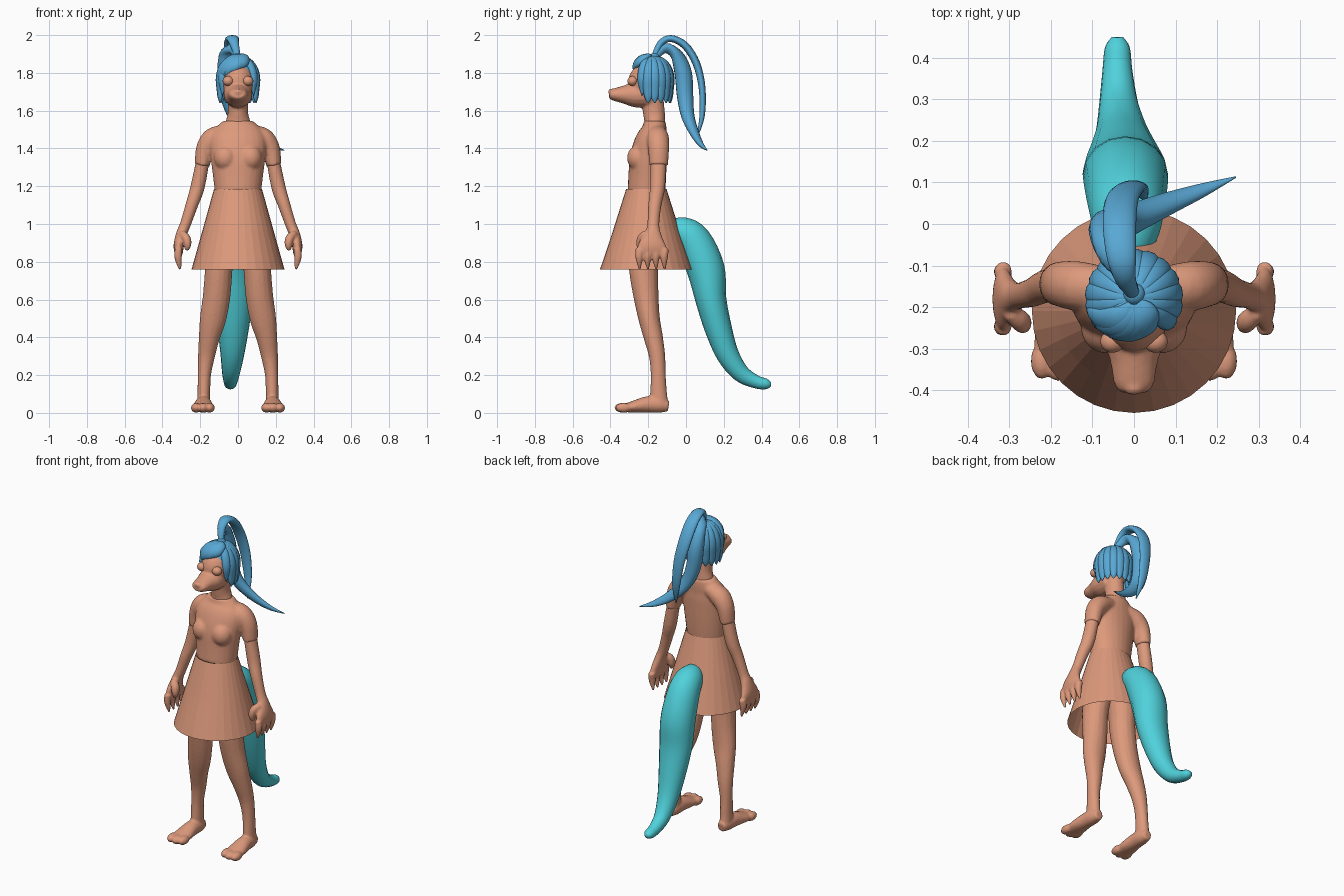
import bpy, bmesh
from math import sin, cos, radians, tau
from mathutils import Vector, Matrix

if "Cube" in bpy.data.objects:
    bpy.data.objects.remove(bpy.data.objects["Cube"])


def material(name, rgb):
    mat = bpy.data.materials.new(name)
    mat.use_nodes = True
    color = (*rgb, 1)
    mat.diffuse_color = color
    mat.node_tree.nodes["Principled BSDF"].inputs["Base Color"].default_value = color
    return mat


SKIN = material("warm skin", (.72, .32, .2))
HAIR = material("blue hair", (.1, .39, .66))
TAIL = material("turquoise tail", (.08, .64, .71))


def spline(points, steps):
    """Smoothly interpolate rows of (x, y, z, half width, half depth)."""
    rows = [Vector(p) for p in points]
    padded = [rows[0]] + rows + [rows[-1]]
    result = []
    for a, b, c, d in zip(padded, padded[1:], padded[2:], padded[3:]):
        for i in range(steps):
            t = i / steps
            result.append(b + (c - a) * (t / 2)
                          + (a * 2 - b * 5 + c * 4 - d) * (t * t / 2)
                          + (b * 3 - a - c * 3 + d) * (t ** 3 / 2))
    return result + [rows[-1]]


def add_tube(bm, points, ref=(1, 0, 0), sides=16, steps=4, caps=True, mirror=1):
    """Loft ellipses along a path; ref is the direction of the half width."""
    rows = spline(points, steps)
    centers = [Vector(r[:3]) for r in rows]
    rings = []
    for i, row in enumerate(rows):
        tangent = (centers[min(i + 1, len(rows) - 1)] - centers[max(i - 1, 0)]).normalized()
        u = Vector(ref)
        u = (u - tangent * u.dot(tangent)).normalized()
        if not caps:
            u, v = Vector((1, 0, 0)), Vector((0, 1, 0))
        else:
            v = tangent.cross(u)
        ring = []
        for k in range(sides):
            angle = tau * k / sides
            p = centers[i] + u * (row[3] * cos(angle)) + v * (row[4] * sin(angle))
            ring.append(bm.verts.new((p.x * mirror, p.y, p.z)))
        rings.append(ring)
    for low, high in zip(rings, rings[1:]):
        for k in range(sides):
            n = (k + 1) % sides
            bm.faces.new((low[k], low[n], high[n], high[k]))
    if caps:
        bm.faces.new(rings[0])
        bm.faces.new(rings[-1])


def add_ball(bm, center, size):
    matrix = Matrix.Translation(center) @ Matrix.Diagonal((*size, 1))
    bmesh.ops.create_uvsphere(bm, u_segments=24, v_segments=16, radius=1, matrix=matrix)


def finish(bm, name, mat, smooth=True, voxel=0):
    """Turn a bmesh into an object, optionally fusing overlapping forms."""
    bmesh.ops.recalc_face_normals(bm, faces=bm.faces)
    mesh = bpy.data.meshes.new(name)
    bm.to_mesh(mesh)
    bm.free()
    mesh.materials.append(mat)
    for poly in mesh.polygons:
        poly.use_smooth = smooth
    obj = bpy.data.objects.new(name, mesh)
    bpy.context.collection.objects.link(obj)
    if voxel:
        fuse = obj.modifiers.new("fuse", "REMESH")
        fuse.mode = "VOXEL"
        fuse.voxel_size = voxel
        fuse.use_smooth_shade = True
        relax = obj.modifiers.new("relax", "SMOOTH")
        relax.factor = .5
        relax.iterations = 4
    return obj


# Head with muzzle and neck
bm = bmesh.new()
add_ball(bm, (0, -.195, 1.75), (.09, .112, .105))
add_tube(bm, [(0, -.19, 1.69, .075, .075), (0, -.27, 1.685, .075, .068),
              (0, -.33, 1.685, .058, .048), (0, -.385, 1.685, .048, .032),
              (0, -.405, 1.687, .034, .02)])
add_ball(bm, (0, -.395, 1.7), (.026, .018, .017))
add_tube(bm, [(0, -.165, 1.46, .08, .06), (0, -.165, 1.54, .066, .056),
              (0, -.17, 1.59, .054, .058), (0, -.18, 1.68, .054, .06)])
finish(bm, "head", SKIN, voxel=.007)

# Shirt with chest and short sleeves
bm = bmesh.new()
add_tube(bm, [(0, -.21, 1.17, .123, .1), (0, -.205, 1.25, .132, .1),
              (0, -.2, 1.35, .145, .098), (0, -.185, 1.44, .15, .085),
              (0, -.168, 1.5, .125, .066), (0, -.165, 1.545, .08, .058)], sides=24)
for s in (1, -1):
    add_ball(bm, (.066 * s, -.25, 1.35), (.062, .062, .068))
    add_tube(bm, [(.06, -.155, 1.485, .05, .042), (.13, -.15, 1.455, .06, .057),
                  (.172, -.145, 1.4, .056, .05), (.19, -.145, 1.31, .05, .04)],
             ref=(0, 1, 0), mirror=s)
finish(bm, "shirt", SKIN, voxel=.008)

# Flared skirt, open underneath
bm = bmesh.new()
add_tube(bm, [(0, -.21, .76, .246, .245), (0, -.21, .97, .187, .175),
              (0, -.21, 1.185, .127, .107)], sides=32, steps=1, caps=False)
finish(bm, "skirt", SKIN, smooth=False)

for s, side in ((1, "left"), (-1, "right")):
    # Arm, palm, thumb and pointed fingers
    bm = bmesh.new()
    add_tube(bm, [(.178, -.145, 1.38, .042, .034), (.213, -.15, 1.2, .04, .038),
                  (.245, -.165, 1.1, .035, .033), (.278, -.173, 1, .032, .029),
                  (.298, -.175, .95, .043, .029), (.313, -.18, .89, .074, .028),
                  (.314, -.18, .85, .08, .023), (.312, -.18, .835, .07, .018)],
             ref=(0, 1, 0), mirror=s)
    for i in range(4):
        y = -.245 + i * .044
        add_tube(bm, [(.314, y, .87, .024, .021), (.317, y - .003, .82, .02, .02),
                      (.306, y, .757, .005, .006)], ref=(0, 1, 0), sides=10, mirror=s)
    add_tube(bm, [(.3, -.21, .95, .02, .02), (.275, -.232, .925, .026, .024),
                  (.267, -.24, .89, .024, .02), (.272, -.24, .86, .01, .01)],
             ref=(0, 1, 0), mirror=s)
    finish(bm, side + "_arm", SKIN, voxel=.006)

    # Leg, foot and toes
    bm = bmesh.new()
    add_tube(bm, [(.07, -.21, 1.02, .08, .09), (.095, -.22, .85, .076, .082),
                  (.102, -.225, .76, .073, .077), (.113, -.212, .62, .073, .067),
                  (.132, -.195, .5, .07, .057), (.152, -.173, .4, .056, .051),
                  (.167, -.153, .3, .045, .043), (.178, -.147, .2, .035, .04),
                  (.181, -.145, .1, .034, .045), (.182, -.14, .04, .036, .048)], mirror=s)
    add_tube(bm, [(.18, -.092, .035, .026, .028), (.181, -.14, .042, .04, .042),
                  (.183, -.2, .045, .045, .044), (.185, -.27, .034, .055, .033),
                  (.186, -.325, .025, .055, .022)], mirror=s)
    for x, y in ((.15, -.325), (.185, -.335), (.222, -.33)):
        add_ball(bm, (x * s, y, .027), (.027, .044, .026))
    finish(bm, side + "_leg", SKIN, voxel=.007)

    # Eye
    bm = bmesh.new()
    add_ball(bm, (.052 * s, -.283, 1.757), (.029, .027, .026))
    finish(bm, side + "_eye", SKIN)

# Scalp under the hair locks
bm = bmesh.new()
add_ball(bm, (0, -.18, 1.765), (.1, .1, .11))
finish(bm, "scalp", HAIR)


def add_lock(bm, start, swirl, drop, width, grow=1):
    """Run a tapered lock from the crown down over the head."""
    points = []
    shape = (.3, .7, .95, 1, .95, .65, .1)
    for i, taper in enumerate(shape):
        t = i / (len(shape) - 1)
        phi = radians(8 + (drop - 8) * t)
        az = radians(start + swirl * t)
        reach = sin(min(phi, radians(105))) * grow
        points.append((.1 * reach * cos(az), -.18 + .102 * reach * sin(az),
                       1.76 + .128 * grow * cos(phi), width * taper, .019 * taper))
    mid = radians(start + swirl / 2)
    add_tube(bm, points, ref=(-sin(mid), cos(mid), 0), sides=10)


# Locks around the sides and back
bm = bmesh.new()
for i in range(11):
    add_lock(bm, -12 + i * 20.4, 0, 160, .03)
add_lock(bm, -32, 0, 128, .026)
add_lock(bm, 212, 0, 128, .026)
finish(bm, "hair_locks", HAIR)

# Swept fringe
bm = bmesh.new()
for i in range(5):
    add_lock(bm, 325 - i * 20, -55, 62 + i * 8, .034, 1.06)
finish(bm, "fringe", HAIR)

# Hair tie and ponytail strands
bm = bmesh.new()
add_ball(bm, (0, -.168, 1.885), (.026, .026, .02))
finish(bm, "hair_tie", HAIR)

bm = bmesh.new()
add_tube(bm, [(0, -.17, 1.88, .015, .015), (-.02, -.135, 1.955, .025, .018),
              (-.03, -.08, 1.982, .035, .018), (-.035, -.005, 1.945, .04, .02),
              (-.03, .055, 1.85, .04, .02), (-.01, .085, 1.72, .035, .018),
              (.01, .085, 1.57, .025, .014), (.03, .055, 1.45, .003, .003)])
finish(bm, "ponytail_upper", HAIR)

bm = bmesh.new()
add_tube(bm, [(0, -.165, 1.88, .015, .015), (-.03, -.11, 1.93, .03, .022),
              (-.055, -.05, 1.895, .045, .033), (-.06, -.015, 1.8, .05, .045),
              (-.05, -.005, 1.68, .045, .043), (-.01, .01, 1.57, .04, .034),
              (.07, .045, 1.48, .033, .024), (.16, .08, 1.42, .02, .014),
              (.245, .113, 1.39, .002, .002)], ref=(1, -.6, .6))
finish(bm, "ponytail_lower", HAIR)

# Heavy drooping tail
bm = bmesh.new()
add_tube(bm, [(-.01, -.09, .98, .04, .04), (-.015, -.03, .965, .075, .075),
              (-.018, .04, .91, .092, .094), (-.02, .105, .76, .102, .1),
              (-.022, .132, .6, .1, .082), (-.025, .17, .45, .083, .072),
              (-.03, .22, .31, .063, .06), (-.037, .29, .21, .047, .047),
              (-.04, .37, .165, .036, .035), (-.04, .425, .153, .03, .028),
              (-.04, .45, .152, .014, .012)])
finish(bm, "tail", TAIL)
